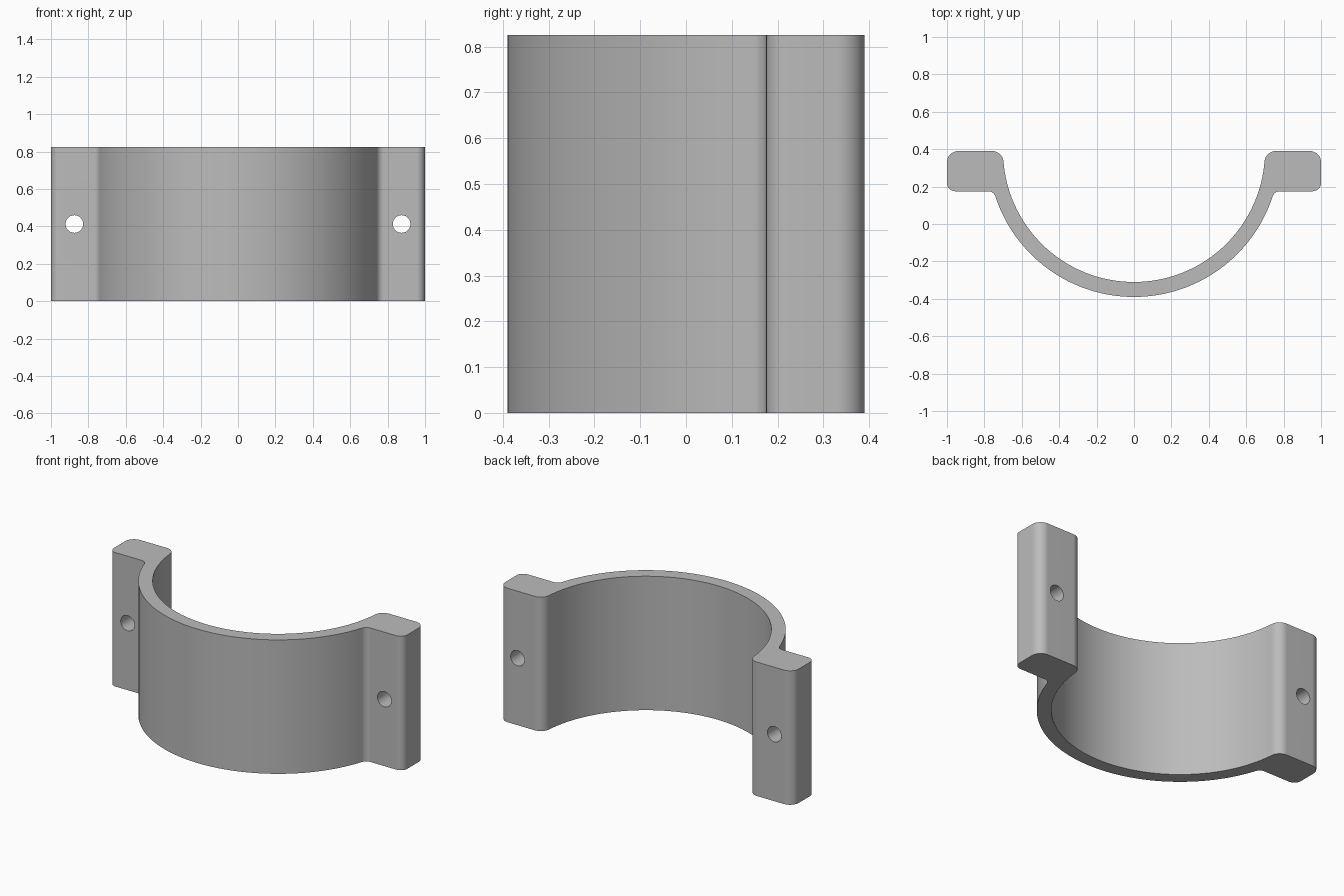
import bpy, bmesh, math
from mathutils import Vector

if "Cube" in bpy.data.objects:
    bpy.data.objects.remove(bpy.data.objects["Cube"])

HEIGHT = 0.825
CY = 0.39                    # arc centre, level with the mating face
R_IN, R_OUT = 0.70, 0.78     # inner and outer band radii
Y_FRONT = 0.175              # front face of the flanges
HOLE_X, HOLE_R = 0.875, 0.047


def arc(cx, cy, r, a0, a1, n):
    """Points on an arc, angles in degrees."""
    return [(cx + r * math.cos(math.radians(a0 + (a1 - a0) * i / n)),
             cy + r * math.sin(math.radians(a0 + (a1 - a0) * i / n)))
            for i in range(n + 1)]


# Fillet between the outer band and the flange front
f = 0.04
fy = Y_FRONT - f
fx = math.sqrt((R_OUT + f) ** 2 - (CY - fy) ** 2)
a_out = math.degrees(math.atan2(fy - CY, fx))

# Fillet between the inner band and the mating face
g = 0.06
gy = CY - g
gx = math.sqrt((R_IN + g) ** 2 - g ** 2)
a_in = math.degrees(math.atan2(gy - CY, gx))

# Right half of the profile, from the outer bottom round to the inner bottom
half = arc(0, CY, R_OUT, -90, a_out, 40)
half += arc(fx, fy, f, 180 + a_out, 90, 8)[1:]
half += arc(1 - 0.045, Y_FRONT + 0.045, 0.045, -90, 0, 8)
half += arc(1 - 0.06, CY - 0.06, 0.06, 0, 90, 8)
half += arc(gx, gy, g, 90, 180 + a_in, 8)
half += arc(0, CY, R_IN, a_in, -90, 40)[1:]
profile = half + [(-x, y) for x, y in reversed(half[1:-1])]

# Clamp body: extruded profile
bm = bmesh.new()
face = bm.faces.new([bm.verts.new((x, y, 0)) for x, y in profile])
ext = bmesh.ops.extrude_face_region(bm, geom=[face])
top = [v for v in ext["geom"] if isinstance(v, bmesh.types.BMVert)]
bmesh.ops.translate(bm, verts=top, vec=Vector((0, 0, HEIGHT)))
bmesh.ops.recalc_face_normals(bm, faces=bm.faces)
mesh = bpy.data.meshes.new("clamp_half")
bm.to_mesh(mesh)
bm.free()
clamp = bpy.data.objects.new("clamp_half", mesh)
bpy.context.collection.objects.link(clamp)

grey = bpy.data.materials.new("plain grey")
grey.diffuse_color = (0.50, 0.50, 0.50, 1)
grey.use_nodes = True
grey.node_tree.nodes["Principled BSDF"].inputs["Base Color"].default_value = grey.diffuse_color
mesh.materials.append(grey)

# Bolt holes through both flanges
bpy.context.view_layer.objects.active = clamp
for side in (-1, 1):
    bpy.ops.mesh.primitive_cylinder_add(
        vertices=40, radius=HOLE_R, depth=0.6,
        location=(side * HOLE_X, 0.28, HEIGHT / 2),
        rotation=(math.pi / 2, 0, 0))
    cutter = bpy.context.object
    cutter.name = "bolt_hole_cutter"
    cutter.hide_render = True
    cutter.data.materials.append(grey)
    bpy.context.view_layer.objects.active = clamp
    cut = clamp.modifiers.new("bolt_hole", "BOOLEAN")
    cut.operation = "DIFFERENCE"
    cut.solver = "EXACT"
    cut.object = cutter
    bpy.ops.object.modifier_apply(modifier=cut.name)
    bpy.data.objects.remove(cutter)

# Smooth curves, crisp edges
bpy.ops.object.select_all(action="DESELECT")
clamp.select_set(True)
bpy.context.view_layer.objects.active = clamp
bpy.ops.object.shade_smooth_by_angle(angle=math.radians(30))
weighted = clamp.modifiers.new("even_shading", "WEIGHTED_NORMAL")
weighted.keep_sharp = True
